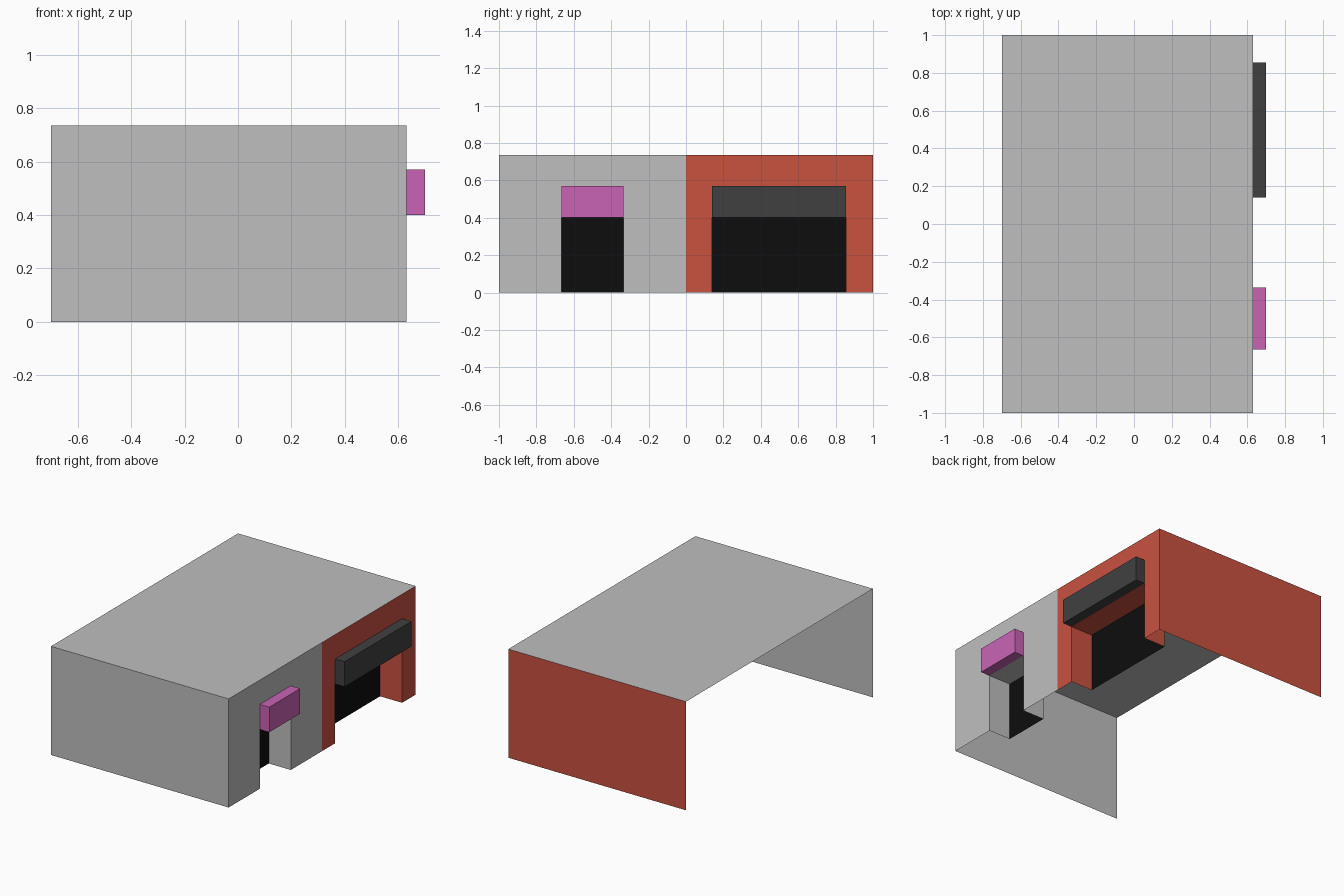
import bpy

if "Cube" in bpy.data.objects:
    bpy.data.objects.remove(bpy.data.objects["Cube"])

LEFT, WALL, RECESS, CANOPY = -0.70, 0.63, 0.465, 0.70   # x positions
HEIGHT, DOOR = 0.735, 0.40


def material(name, rgb):
    m = bpy.data.materials.new(name)
    m.diffuse_color = (*rgb, 1)
    m.use_nodes = True
    m.node_tree.nodes["Principled BSDF"].inputs["Base Color"].default_value = m.diffuse_color
    return m


grey = material("light_grey", (0.521, 0.521, 0.521))
red = material("brick_red", (0.584, 0.084, 0.051))
pink = material("pink", (0.584, 0.127, 0.462))
dark = material("dark_grey", (0.051, 0.051, 0.051))
black = material("black", (0.004, 0.004, 0.004))


def mesh(name, faces, mat):
    """Build an object from faces given as corner loops."""
    verts, index = [], []
    for f in faces:
        index.append(list(range(len(verts), len(verts) + len(f))))
        verts += f
    me = bpy.data.meshes.new(name)
    me.from_pydata(verts, [], index)
    me.materials.append(mat)
    ob = bpy.data.objects.new(name, me)
    bpy.context.collection.objects.link(ob)
    return ob


def shop_unit(name, y0, y1, a, b, wall_mat, canopy_mat):
    # facade with a doorway notch
    notch = [(a, 0), (a, DOOR), (b, DOOR), (b, 0)]
    outline = [(y0, 0)] + notch + [(y1, 0), (y1, HEIGHT), (y0, HEIGHT)]
    mesh(name + "_facade", [[(WALL, y, z) for y, z in outline]], wall_mat)
    # recess sides and ceiling
    mesh(name + "_recess", [[(WALL, *p), (RECESS, *p), (RECESS, *q), (WALL, *q)]
                            for p, q in zip(notch, notch[1:])], wall_mat)
    # door panel at the back of the recess
    mesh(name + "_door", [[(RECESS, a, 0), (RECESS, b, 0),
                           (RECESS, b, DOOR), (RECESS, a, DOOR)]], black)
    # canopy box, open against the wall
    z0, z1 = DOOR, 0.57
    ring = [(a, z0), (b, z0), (b, z1), (a, z1)]
    faces = [[(CANOPY, *p) for p in ring]]
    faces += [[(WALL, *p), (WALL, *q), (CANOPY, *q), (CANOPY, *p)]
              for p, q in zip(ring, ring[1:] + ring[:1])]
    mesh(name + "_canopy", faces, canopy_mat)


shop_unit("small_unit", -1, 0, -0.665, -0.335, grey, pink)
shop_unit("large_unit", 0, 1, 0.14, 0.855, red, dark)

# end walls and roof; the left side and underside stay open
mesh("front_wall", [[(LEFT, -1, 0), (WALL, -1, 0),
                     (WALL, -1, HEIGHT), (LEFT, -1, HEIGHT)]], grey)
mesh("back_wall", [[(WALL, 1, 0), (LEFT, 1, 0),
                    (LEFT, 1, HEIGHT), (WALL, 1, HEIGHT)]], red)
mesh("roof", [[(LEFT, -1, HEIGHT), (WALL, -1, HEIGHT),
               (WALL, 1, HEIGHT), (LEFT, 1, HEIGHT)]], grey)
